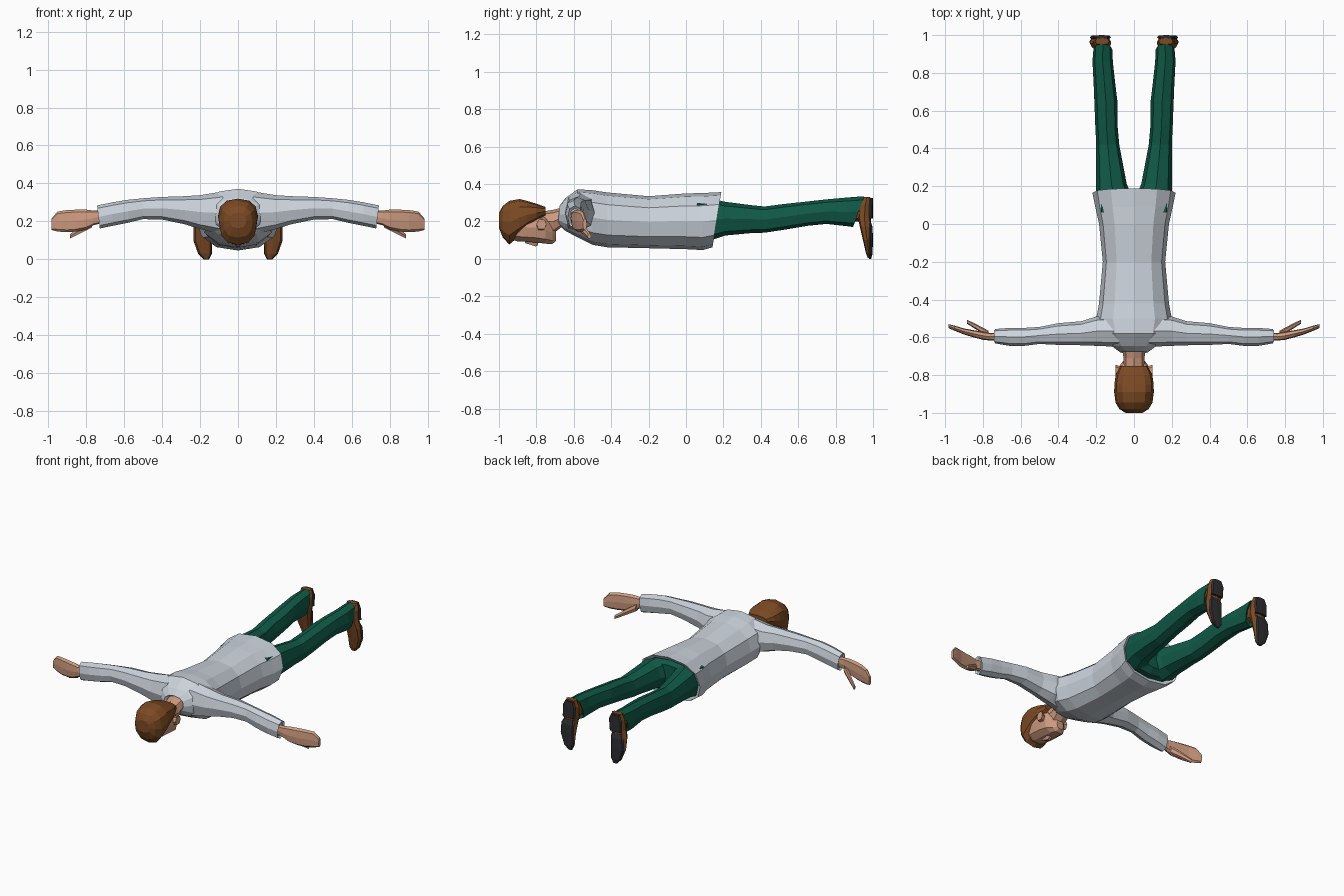
import bpy, bmesh, math


def material(name, rgb):
    m = bpy.data.materials.new(name)
    m.diffuse_color = (*rgb, 1)
    return m


GREY = material("pale grey cloth", (0.60, 0.65, 0.71))
GREEN = material("dark green cloth", (0.005, 0.10, 0.062))
SKIN = material("skin", (0.62, 0.33, 0.215))
BROWN = material("brown", (0.20, 0.068, 0.017))
DARK = material("dark sole", (0.028, 0.028, 0.033))


def loft(name, axis, rings, mat, n=8, power=0.85, mirror=False):
    """Skin rings (pos, u0, u1, v0, v1[, shear]) along an axis; u, v are the other two axes in order."""
    bm = bmesh.new()
    loops = []
    for pos, u0, u1, v0, v1, *shear in rings:
        s = shear[0] if shear else 0
        loop = []
        for k in range(n):
            a = 2 * math.pi * k / n
            c, d = (math.copysign(abs(f) ** power if abs(f) > 1e-6 else 0, f)
                    for f in (math.cos(a), math.sin(a)))
            u = (u0 + u1) / 2 + c * (u1 - u0) / 2
            v = (v0 + v1) / 2 + d * (v1 - v0) / 2
            co = [u, v]
            co.insert("xyz".index(axis), pos + s * (v - (v0 + v1) / 2))
            loop.append(bm.verts.new(co))
        loops.append(loop)
    for a, b in zip(loops, loops[1:]):
        for k in range(n):
            j = (k + 1) % n
            bm.faces.new((a[k], a[j], b[j], b[k]))
    bm.faces.new(loops[0])
    bm.faces.new(loops[-1])
    bmesh.ops.recalc_face_normals(bm, faces=bm.faces)
    me = bpy.data.meshes.new(name)
    bm.to_mesh(me)
    bm.free()
    me.materials.append(mat)
    ob = bpy.data.objects.new(name, me)
    bpy.context.collection.objects.link(ob)
    if mirror:
        mod = ob.modifiers.new("Mirror", "MIRROR")
        mod.use_mirror_merge = False
    return ob


def centred(rows):
    """Rows (y, half width, z0, z1[, shear]) to symmetric rings."""
    return [(y, -h, h, *rest) for y, h, *rest in rows]


# Shirt body, with collar and a recessed hem
loft("shirt_body", "y", centred([
    (-0.65, 0.05, 0.20, 0.27, 0.1), (-0.68, 0.072, 0.185, 0.285, 0.1),
    (-0.645, 0.12, 0.15, 0.325), (-0.58, 0.18, 0.115, 0.372),
    (-0.50, 0.20, 0.075, 0.367), (-0.42, 0.185, 0.062, 0.355),
    (-0.20, 0.165, 0.057, 0.335), (0.0, 0.185, 0.052, 0.35),
    (0.09, 0.205, 0.047, 0.352), (0.165, 0.22, 0.062, 0.357, 0.16),
    (0.155, 0.20, 0.085, 0.335, 0.16), (0.10, 0.19, 0.095, 0.325, 0.1)]), GREY, 12)

# Sleeves
loft("sleeve", "x", [
    (0.08, -0.65, -0.48, 0.13, 0.358), (0.20, -0.645, -0.49, 0.16, 0.338),
    (0.28, -0.642, -0.515, 0.185, 0.333), (0.40, -0.64, -0.525, 0.21, 0.329),
    (0.50, -0.635, -0.545, 0.212, 0.322), (0.58, -0.645, -0.55, 0.193, 0.314),
    (0.66, -0.645, -0.55, 0.177, 0.301), (0.735, -0.632, -0.556, 0.163, 0.284, 0.12),
    (0.725, -0.62, -0.567, 0.18, 0.27, 0.12)], GREY, 8, mirror=True)

# Hands: palm with fingers, and thumb
loft("hand", "x", [
    (0.70, -0.615, -0.575, 0.195, 0.255), (0.76, -0.617, -0.577, 0.18, 0.257),
    (0.80, -0.613, -0.57, 0.158, 0.262), (0.85, -0.60, -0.562, 0.147, 0.262),
    (0.90, -0.585, -0.553, 0.143, 0.26), (0.95, -0.565, -0.538, 0.147, 0.252),
    (0.982, -0.551, -0.53, 0.155, 0.215)], SKIN, 8, 0.7, mirror=True)
loft("thumb", "x", [
    (0.77, -0.60, -0.565, 0.165, 0.215), (0.83, -0.562, -0.533, 0.135, 0.175),
    (0.885, -0.527, -0.506, 0.108, 0.135)], SKIN, 6, mirror=True)

# Trousers: hips hidden in the shirt, then the legs
loft("hips", "y", centred([
    (0.05, 0.185, 0.10, 0.32), (0.15, 0.19, 0.105, 0.322),
    (0.18, 0.15, 0.14, 0.30)]), GREEN, 12)
loft("trouser_leg", "y", [
    (0.06, 0.005, 0.195, 0.10, 0.32), (0.15, 0.01, 0.20, 0.105, 0.318),
    (0.21, 0.038, 0.20, 0.125, 0.305), (0.35, 0.065, 0.20, 0.138, 0.287),
    (0.42, 0.078, 0.20, 0.14, 0.28), (0.52, 0.087, 0.205, 0.155, 0.293),
    (0.65, 0.088, 0.21, 0.177, 0.307), (0.75, 0.10, 0.214, 0.187, 0.318),
    (0.86, 0.112, 0.22, 0.175, 0.328), (0.923, 0.115, 0.215, 0.17, 0.335, 0.36),
    (0.913, 0.128, 0.203, 0.19, 0.32, 0.36)], GREEN, 8, 0.8, mirror=True)

# Shoes: ankle, upper pointing down, sole facing back
loft("shoe_ankle", "y", [
    (0.88, 0.13, 0.20, 0.20, 0.315), (0.97, 0.13, 0.21, 0.20, 0.325)],
    BROWN, 8, mirror=True)
loft("shoe_upper", "z", [
    (0.005, 0.153, 0.18, 0.972, 0.988), (0.03, 0.14, 0.208, 0.962, 0.99),
    (0.10, 0.137, 0.235, 0.946, 0.99), (0.17, 0.13, 0.235, 0.93, 0.988),
    (0.22, 0.122, 0.222, 0.918, 0.988), (0.29, 0.12, 0.218, 0.925, 0.992),
    (0.33, 0.132, 0.206, 0.95, 0.985)], BROWN, 8, 0.75, mirror=True)
loft("shoe_sole", "z", [
    (0.0, 0.153, 0.18, 0.978, 0.99), (0.03, 0.138, 0.21, 0.978, 0.998),
    (0.10, 0.138, 0.235, 0.976, 0.999), (0.17, 0.135, 0.23, 0.976, 0.998),
    (0.20, 0.14, 0.215, 0.972, 0.988)], DARK, 8, 0.6, mirror=True)
loft("shoe_heel", "z", [
    (0.215, 0.128, 0.22, 0.976, 1.0), (0.29, 0.122, 0.218, 0.976, 1.0),
    (0.325, 0.14, 0.20, 0.976, 1.0)], DARK, 8, 0.6, mirror=True)

# Neck and face, looking down
loft("neck", "y", centred([
    (-0.79, 0.055, 0.15, 0.25), (-0.71, 0.056, 0.135, 0.262),
    (-0.64, 0.062, 0.19, 0.28)]), SKIN, 8)
loft("face", "y", centred([
    (-0.95, 0.06, 0.105, 0.25), (-0.90, 0.082, 0.09, 0.26),
    (-0.85, 0.085, 0.088, 0.25), (-0.80, 0.083, 0.084, 0.25),
    (-0.75, 0.076, 0.078, 0.235), (-0.715, 0.05, 0.077, 0.20),
    (-0.695, 0.025, 0.095, 0.15)]), SKIN, 10, 0.8)
loft("nose", "y", centred([
    (-0.86, 0.008, 0.083, 0.11), (-0.805, 0.018, 0.064, 0.11),
    (-0.79, 0.014, 0.072, 0.11)]), SKIN, 6)
loft("ear", "x", [
    (0.07, -0.80, -0.755, 0.15, 0.205), (0.098, -0.80, -0.745, 0.155, 0.215)],
    SKIN, 6, mirror=True)

# Hair cap
loft("hair", "y", centred([
    (-1.0, 0.045, 0.165, 0.245), (-0.98, 0.077, 0.115, 0.283),
    (-0.945, 0.098, 0.077, 0.31), (-0.89, 0.105, 0.122, 0.32),
    (-0.85, 0.104, 0.16, 0.31), (-0.80, 0.097, 0.195, 0.295),
    (-0.752, 0.073, 0.23, 0.278)]), BROWN, 12, 0.8)
